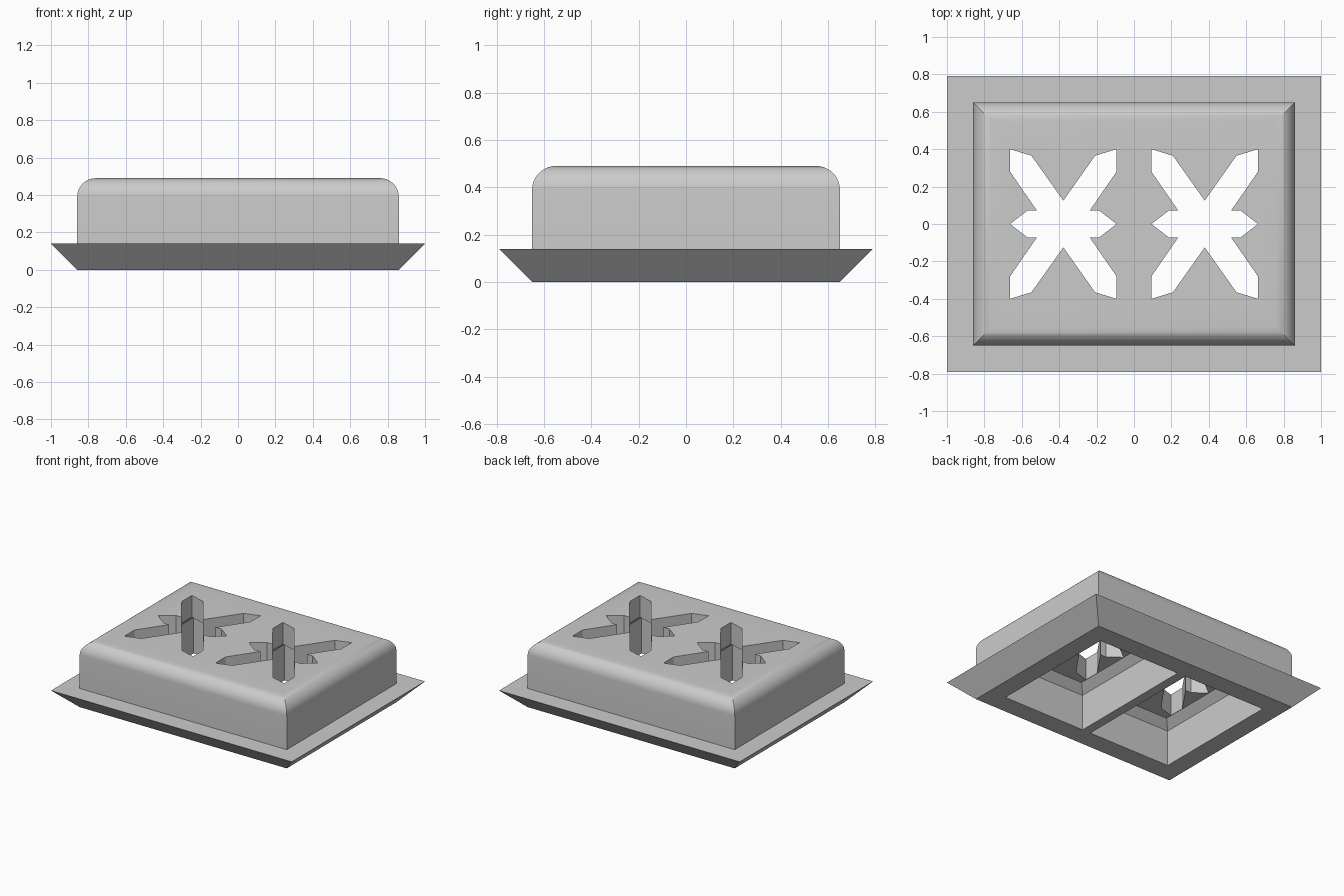
import bpy, bmesh, math

cube = bpy.data.objects.get("Cube")
if cube:
    bpy.data.objects.remove(cube, do_unlink=True)

grey = bpy.data.materials.new("light_grey")
grey.use_nodes = True
grey.diffuse_color = (0.6, 0.6, 0.6, 1)
grey.node_tree.nodes["Principled BSDF"].inputs["Base Color"].default_value = (0.6, 0.6, 0.6, 1)


def loft(name, rings, x=0):
    """Closed solid skinned through matching rings of points."""
    bm = bmesh.new()
    loops = [[bm.verts.new(p) for p in ring] for ring in rings]
    for low, high in zip(loops, loops[1:]):
        for i in range(len(low)):
            j = (i + 1) % len(low)
            bm.faces.new((low[i], low[j], high[j], high[i]))
    bm.faces.new(loops[0][::-1])
    bm.faces.new(loops[-1])
    bmesh.ops.recalc_face_normals(bm, faces=bm.faces)
    mesh = bpy.data.meshes.new(name)
    bm.to_mesh(mesh)
    bm.free()
    mesh.materials.append(grey)
    obj = bpy.data.objects.new(name, mesh)
    obj.location.x = x
    bpy.context.collection.objects.link(obj)
    return obj


def rect(hx, hy, z):
    return [(-hx, -hy, z), (hx, -hy, z), (hx, hy, z), (-hx, hy, z)]


# Block: flared rim below, straight walls, rounded top edge
X, Y, TOP, FLARE, R, STEPS = 0.86, 0.65, 0.49, 0.14, 0.1, 10
rings = [rect(X, Y, 0), rect(X + FLARE, Y + FLARE, FLARE), rect(X, Y, FLARE)]
for k in range(STEPS + 1):
    a = math.pi / 2 * k / STEPS
    inset = R * (1 - math.cos(a))
    rings.append(rect(X - inset, Y - inset, TOP - R + R * math.sin(a)))
block = loft("vented_block", rings)

# Star-shaped vent outline, mirrored from one quarter
quarter = [(0.285, 0), (0.19, 0.073), (0.142, 0.073), (0.285, 0.28),
           (0.285, 0.40), (0.17, 0.365), (0, 0.125)]
half = quarter + [(-u, v) for u, v in quarter[-2::-1]]
star = half + [(u, -v) for u, v in half[-2:0:-1]]

# Hollow chambers below and vents through the top
cutters = []
for side in (-1, 1):
    x = side * 0.378
    cutters.append(loft("chamber_cutter", [
        rect(0.343, 0.503, -0.1), rect(0.343, 0.503, 0.27),
        rect(0.287, 0.447, 0.326)], x))
    cutters.append(loft("vent_cutter", [
        [(u, v, z) for u, v in star] for z in (0.31, 0.6)], x))

for cutter in cutters:
    cutter.hide_render = True
    mod = block.modifiers.new("cut", 'BOOLEAN')
    mod.operation = 'DIFFERENCE'
    mod.solver = 'EXACT'
    mod.object = cutter

# Bake the cuts and drop the cutters
depsgraph = bpy.context.evaluated_depsgraph_get()
baked = bpy.data.meshes.new_from_object(block.evaluated_get(depsgraph))
block.modifiers.clear()
block.data = baked
for cutter in cutters:
    bpy.data.objects.remove(cutter, do_unlink=True)

bpy.ops.object.select_all(action='DESELECT')
block.select_set(True)
bpy.context.view_layer.objects.active = block
bpy.ops.object.shade_smooth_by_angle(angle=math.radians(30))
